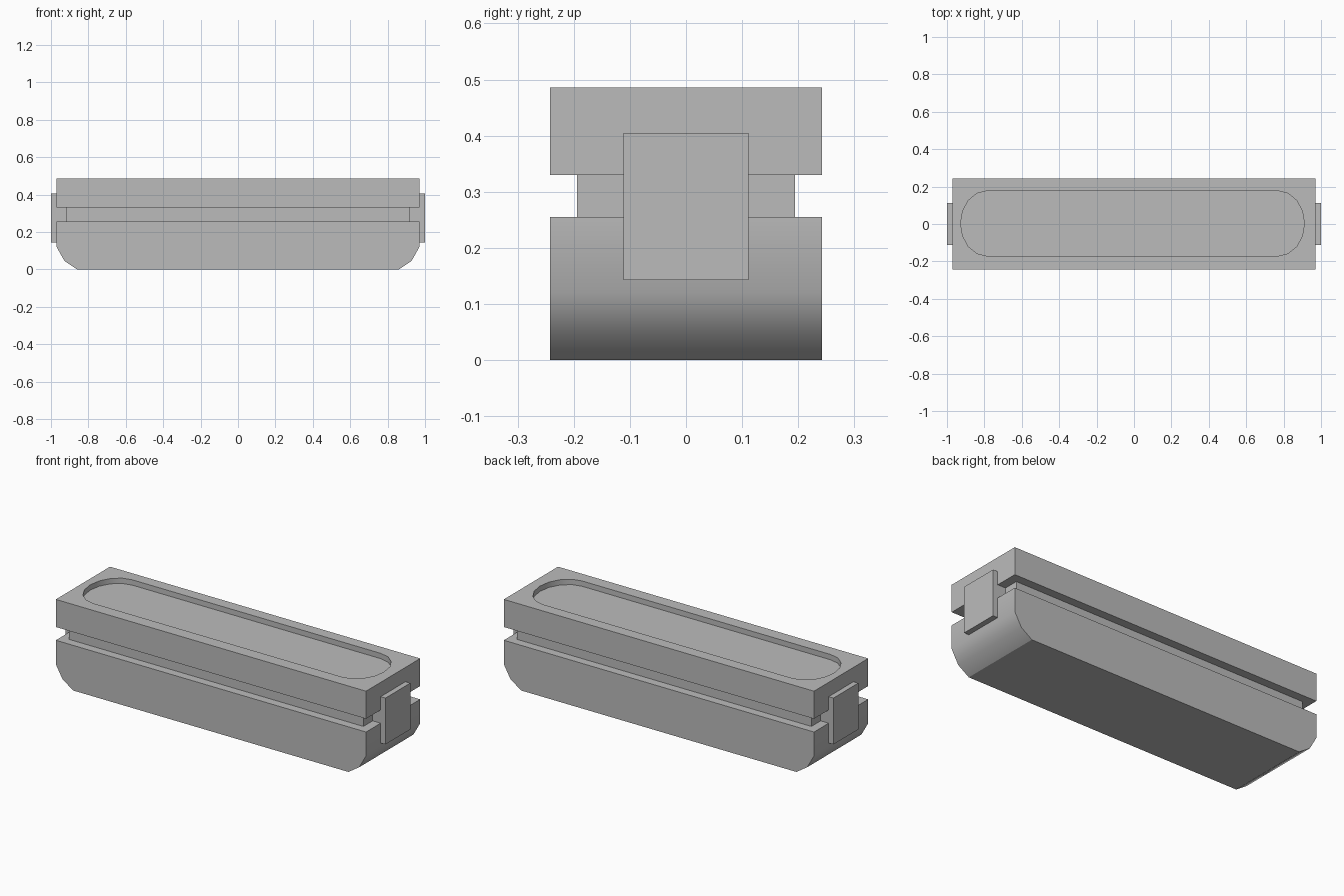
import bpy, bmesh, math

cube = bpy.data.objects.get("Cube")
if cube:
    bpy.data.objects.remove(cube, do_unlink=True)

COLOR = (0.5, 0.5, 0.5, 1.0)
grey = bpy.data.materials.new("plain grey")
grey.use_nodes = True
grey.diffuse_color = COLOR
next(n for n in grey.node_tree.nodes
     if n.type == "BSDF_PRINCIPLED").inputs["Base Color"].default_value = COLOR


def prism(name, outline, depth):
    """Extrude a closed 3D outline by a depth vector."""
    bm = bmesh.new()
    base = bm.faces.new([bm.verts.new(p) for p in outline])
    side = bmesh.ops.extrude_face_region(bm, geom=[base], use_keep_orig=True)
    moved = [g for g in side["geom"] if isinstance(g, bmesh.types.BMVert)]
    bmesh.ops.translate(bm, verts=moved, vec=depth)
    bmesh.ops.recalc_face_normals(bm, faces=bm.faces)
    mesh = bpy.data.meshes.new(name)
    bm.to_mesh(mesh)
    bm.free()
    mesh.materials.append(grey)
    obj = bpy.data.objects.new(name, mesh)
    bpy.context.collection.objects.link(obj)
    return obj


def box(name, x0, x1, half_y, z0, z1):
    outline = [(x0, -half_y, z0), (x1, -half_y, z0), (x1, -half_y, z1), (x0, -half_y, z1)]
    return prism(name, outline, (0, 2 * half_y, 0))


def smooth(obj):
    bpy.ops.object.select_all(action="DESELECT")
    obj.select_set(True)
    bpy.context.view_layer.objects.active = obj
    bpy.ops.object.shade_smooth_by_angle(angle=math.radians(31))


HALF_X, HALF_Y = 0.97, 0.242
GROOVE_LOW, GROOVE_HIGH, TOP = 0.255, 0.33, 0.486

# Lower body with rounded bottom ends
right = [(0.86, 0), (0.928, 0.045), (HALF_X, 0.12), (HALF_X, GROOVE_LOW)]
profile = right + [(-x, z) for x, z in reversed(right)]
lower = prism("lower_body", [(x, -HALF_Y, z) for x, z in profile], (0, 2 * HALF_Y, 0))
smooth(lower)

# Recessed core that forms the groove
box("groove_core", -0.92, 0.92, 0.194, GROOVE_LOW, GROOVE_HIGH)

# Upper body with a shallow pocket that has elliptical ends
upper = box("upper_body", -HALF_X, HALF_X, HALF_Y, GROOVE_HIGH, TOP)
STEPS = 8
pocket = []
for side in (1, -1):
    for i in range(STEPS + 1):
        a = math.pi * (i / STEPS - 0.5)
        pocket.append((side * (0.778 + 0.141 * math.cos(a)) - 0.008,
                       side * 0.174 * math.sin(a) + 0.003, TOP - 0.03))
cutter = prism("pocket_cutter", pocket, (0, 0, 0.1))
cut = upper.modifiers.new("pocket", "BOOLEAN")
cut.operation, cut.solver, cut.object = "DIFFERENCE", "EXACT", cutter
bpy.context.view_layer.objects.active = upper
bpy.ops.object.modifier_apply(modifier=cut.name)
bpy.data.objects.remove(cutter, do_unlink=True)
smooth(upper)

# End plates, reaching in to the core across the groove
for name, s in (("left_end_plate", 1), ("right_end_plate", -1)):
    box(name, min(s * 0.91, s), max(s * 0.91, s), 0.111, 0.143, 0.405)
